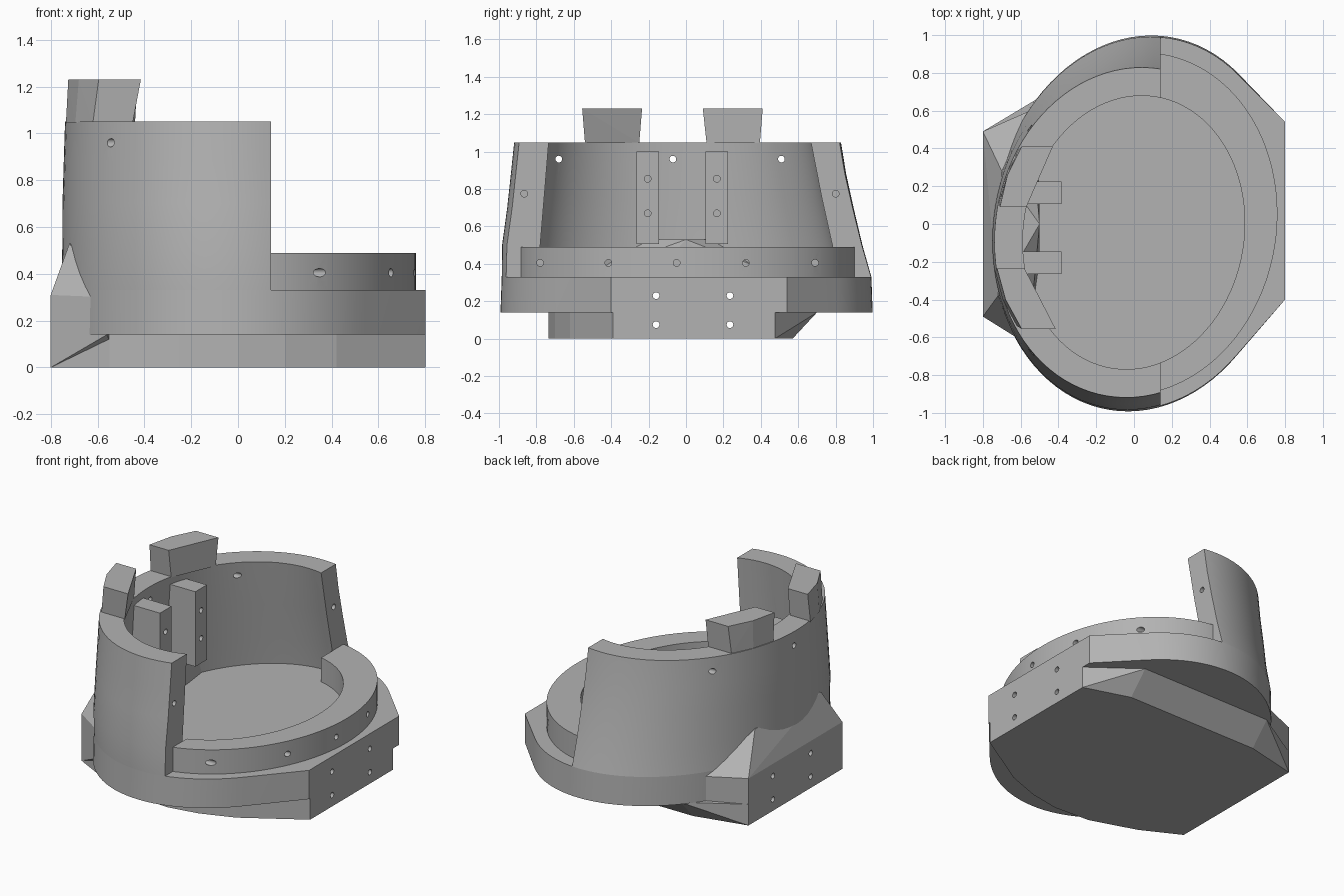
import bpy, bmesh, math
from mathutils import Vector

if "Cube" in bpy.data.objects:
    bpy.data.objects.remove(bpy.data.objects["Cube"])

grey = bpy.data.materials.new("plain grey")
grey.diffuse_color = (0.45, 0.45, 0.45, 1)
grey.use_nodes = True
grey.node_tree.nodes["Principled BSDF"].inputs["Base Color"].default_value = grey.diffuse_color
TILT = -0.16          # the oval is turned slightly in plan
N = 96


def oval(cx, cy, a, b, z):
    c, s = math.cos(TILT), math.sin(TILT)
    pts = []
    for i in range(N):
        t = 2 * math.pi * i / N
        u, v = a * math.cos(t), b * math.sin(t)
        pts.append(Vector((cx + u * c - v * s, cy + u * s + v * c, z)))
    return pts


def finish(bm, name):
    bmesh.ops.recalc_face_normals(bm, faces=bm.faces)
    me = bpy.data.meshes.new(name)
    bm.to_mesh(me)
    bm.free()
    ob = bpy.data.objects.new(name, me)
    bpy.context.collection.objects.link(ob)
    me.materials.append(grey)
    return ob


def hull(name, pts):
    bm = bmesh.new()
    for p in pts:
        bm.verts.new(p)
    res = bmesh.ops.convex_hull(bm, input=bm.verts)
    loose = [v for v in bm.verts if not v.link_faces]
    bmesh.ops.delete(bm, geom=loose, context='VERTS')
    bmesh.ops.dissolve_limit(bm, angle_limit=0.002, verts=bm.verts, edges=bm.edges)
    return finish(bm, name)


def box(name, x0, x1, y0, y1, z0, z1):
    return hull(name, [(x, y, z) for x in (x0, x1) for y in (y0, y1) for z in (z0, z1)])


def half_tube(name, rings, cut_x, keep_right):
    """Closed loop of oval sections, cut flat at x = cut_x."""
    bm = bmesh.new()
    vs = [[bm.verts.new(p) for p in r] for r in rings]
    for k in range(len(vs)):
        p, q = vs[k], vs[(k + 1) % len(vs)]
        for i in range(N):
            j = (i + 1) % N
            bm.faces.new((p[i], p[j], q[j], q[i]))
    bmesh.ops.bisect_plane(bm, geom=bm.verts[:] + bm.edges[:] + bm.faces[:],
                           plane_co=(cut_x, 0, 0), plane_no=(1, 0, 0),
                           clear_inner=keep_right, clear_outer=not keep_right)
    bmesh.ops.holes_fill(bm, edges=[e for e in bm.edges if e.is_boundary], sides=0)
    return finish(bm, name)


def drill(ob, holes, x0, x1, r=0.018):
    """Round holes along x at the given (y, z) places."""
    bm = bmesh.new()
    for y, z in holes:
        rings = [[bm.verts.new((x, y + r * math.cos(t * math.pi / 8), z + r * math.sin(t * math.pi / 8)))
                  for t in range(16)] for x in (x0, x1)]
        for i in range(16):
            j = (i + 1) % 16
            bm.faces.new((rings[0][i], rings[0][j], rings[1][j], rings[1][i]))
        bm.faces.new(rings[0])
        bm.faces.new(rings[1])
    cutter = finish(bm, "hole_cutter")
    cutter.hide_render = True
    mod = ob.modifiers.new("holes", 'BOOLEAN')
    mod.operation, mod.solver, mod.object = 'DIFFERENCE', 'EXACT', cutter
    bpy.context.view_layer.objects.active = ob
    bpy.ops.object.modifier_apply(modifier=mod.name)
    bpy.data.objects.remove(cutter)


# Foot plate, with the rear side flaring upward
foot = [(0.8, -0.39), (0.42, -0.62), (0.2, -0.7), (0, -0.735), (-0.25, -0.72), (-0.55, -0.62), (-0.8, -0.49)]
low = [(0.8, 0.475), (0.5, 0.57), (-0.45, 0.57), (-0.8, 0.49)]
high = [(0.8, 0.475), (0.5, 0.7), (-0.45, 0.7), (-0.8, 0.49)]
base = hull("foot_plate", [(x, y, 0) for x, y in foot + low] + [(x, y, 0.14) for x, y in foot + high])

# Oval body with a flat mounting face on the right
pts = []
for z, b in ((0.14, 1.0), (0.33, 0.993)):
    pts += [Vector((min(p.x, 0.8), p.y, z)) for p in oval(0.03, 0.003, 0.78, b, z)]
    pts += [Vector((0.8, -0.4, z)), Vector((0.8, 0.54, z))]
body = hull("oval_body", pts)

# Mounting block on the left, blending up into the wall
block = hull("rear_mount", [(x, y, z) for y in (-0.49, 0.49) for x, z in ((-0.8, 0), (-0.8, 0.31), (-0.5, 0))]
             + [(-0.56, -0.64, 0.14), (-0.56, -0.64, 0.3), (-0.55, 0.6, 0.14), (-0.55, 0.6, 0.3),
                (-0.72, -0.38, 0.53), (-0.7, 0.28, 0.53), (-0.5, 0, 0.53)])

through = [(y, z) for y in (-0.16, 0.235) for z in (0.075, 0.23)]
for ob in (base, body, block):
    drill(ob, through, -1.0, 1.0)

# Tall leaning wall around the left half
wall = half_tube("tall_wall", [
    oval(0.03, 0.003, 0.78, 0.993, 0.33), oval(0.02, -0.02, 0.765, 0.968, 0.5),
    oval(0.01, -0.03, 0.755, 0.93, 0.7), oval(0.005, -0.04, 0.745, 0.9, 0.88),
    oval(0.0, -0.045, 0.735, 0.877, 1.05), oval(0.0, -0.045, 0.585, 0.727, 1.05),
    oval(0.0, -0.03, 0.6, 0.77, 0.75), oval(0.0, -0.015, 0.61, 0.81, 0.5),
    oval(0.0, -0.005, 0.615, 0.83, 0.33)], 0.14, False)
drill(wall, [(-0.68, 0.96), (-0.07, 0.96), (0.51, 0.96)], -1.0, -0.1)
drill(wall, [(-0.865, 0.775), (0.80, 0.775)], 0.04, 0.3)

# Low ring around the right half
ring = half_tube("low_ring", [
    oval(0, 0, 0.755, 0.912, 0.33), oval(0, 0, 0.755, 0.912, 0.49),
    oval(0, -0.045, 0.582, 0.727, 0.49), oval(0, -0.045, 0.582, 0.727, 0.33)], 0.14, True)
drill(ring, [(y, 0.405) for y in (-0.78, -0.415, -0.05, 0.32, 0.69)], 0.16, 1.0)

# Two inner posts standing off the wall
for side, y in (("front", -0.205), ("back", 0.165)):
    post = box(side + "_post", -0.64, -0.385, y - 0.06, y + 0.06, 0.505, 1.0)
    drill(post, [(y, 0.67), (y, 0.855)], -0.55, -0.3)

# Two dovetail tabs on the rim
top_b = [(-0.595, 0.41), (-0.43, 0.41), (-0.57, 0.09), (-0.71, 0.09), (-0.67, 0.26)]
low_b = [(-0.61, 0.395), (-0.44, 0.395), (-0.565, 0.11), (-0.715, 0.11), (-0.675, 0.26)]
top_f = [(-0.725, -0.235), (-0.58, -0.235), (-0.415, -0.555), (-0.595, -0.555), (-0.68, -0.4)]
low_f = [(-0.735, -0.25), (-0.585, -0.25), (-0.45, -0.54), (-0.62, -0.54), (-0.695, -0.4)]
for name, lo, hi in (("back_tab", low_b, top_b), ("front_tab", low_f, top_f)):
    hull(name, [(x, y, 1.045) for x, y in lo] + [(x, y, 1.23) for x, y in hi])

# Smooth curved parts, keeping edges sharp
for ob in (body, wall, ring):
    bpy.ops.object.select_all(action='DESELECT')
    ob.select_set(True)
    bpy.context.view_layer.objects.active = ob
    bpy.ops.object.shade_smooth_by_angle(angle=math.radians(25))
